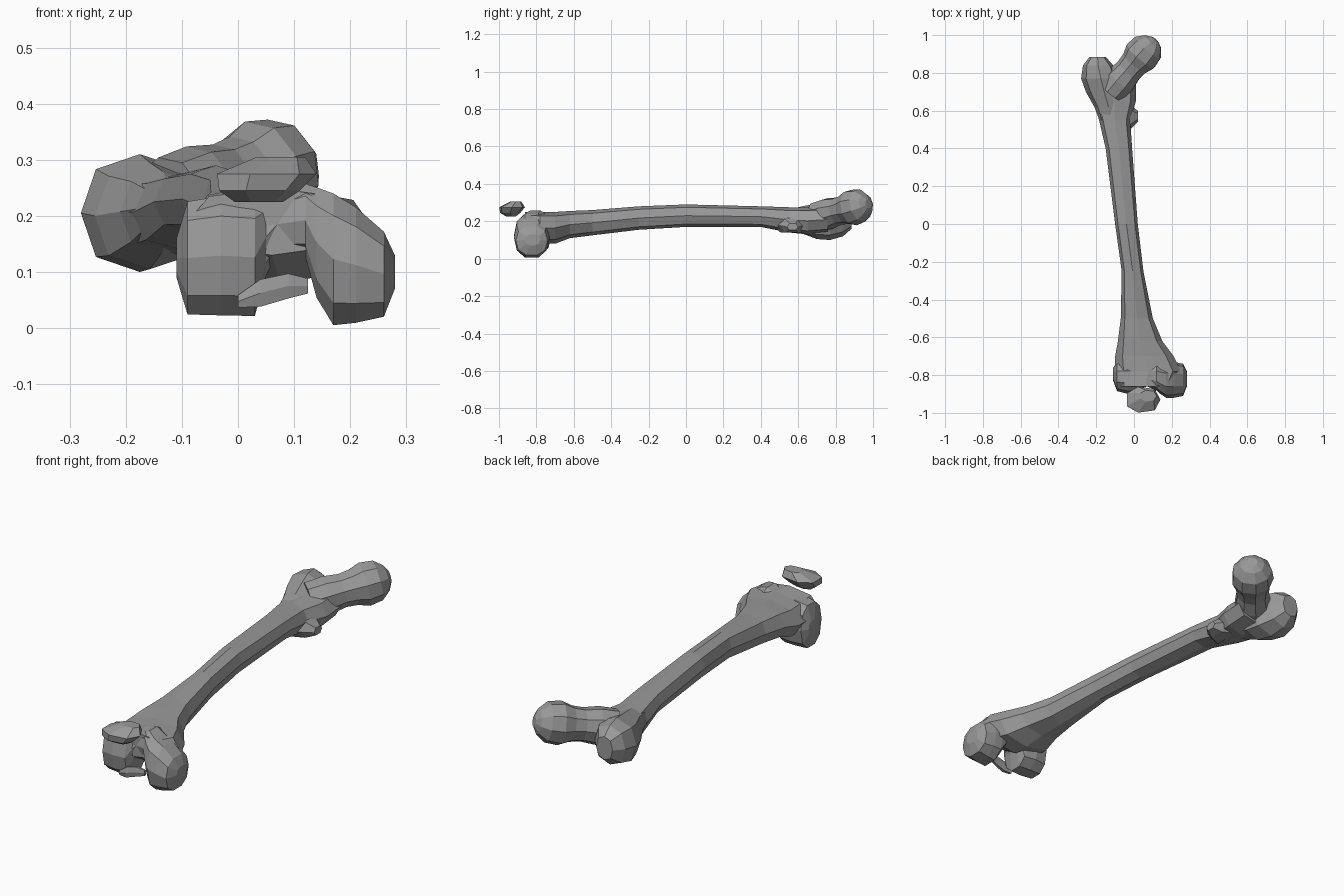
import bpy, bmesh, math
from mathutils import Vector, Matrix

cube = bpy.data.objects.get("Cube")
if cube:
    bpy.data.objects.remove(cube, do_unlink=True)

bone = bpy.data.materials.new("bone_grey")
bone.use_nodes = True
colour = (0.32, 0.32, 0.32, 1)
bone.diffuse_color = colour
bone.node_tree.nodes["Principled BSDF"].inputs["Base Color"].default_value = colour


def loft(name, axis, rings, sides=8, matrix=None, power=0.85):
    """Skin rings (position, low_a, high_a, low_b, high_b) along x, y or z."""
    bm = bmesh.new()
    previous = None
    for pos, a0, a1, b0, b1 in rings:
        loop = []
        for i in range(sides):
            t = math.tau * i / sides
            c, s = math.cos(t), math.sin(t)
            # A power under one makes the section slightly boxy
            c = math.copysign(abs(c) ** power, c)
            s = math.copysign(abs(s) ** power, s)
            a = (a0 + a1) / 2 + (a1 - a0) / 2 * c
            b = (b0 + b1) / 2 + (b1 - b0) / 2 * s
            co = {"x": (pos, a, b), "y": (a, pos, b), "z": (a, b, pos)}[axis]
            loop.append(bm.verts.new(co))
        if previous:
            for i in range(sides):
                j = (i + 1) % sides
                bm.faces.new((previous[i], previous[j], loop[j], loop[i]))
        else:
            bm.faces.new(loop[::-1])
        previous = loop
    bm.faces.new(previous)
    if matrix:
        bm.transform(matrix)
    bmesh.ops.recalc_face_normals(bm, faces=bm.faces)
    mesh = bpy.data.meshes.new(name)
    bm.to_mesh(mesh)
    bm.free()
    mesh.materials.append(bone)
    obj = bpy.data.objects.new(name, mesh)
    bpy.context.collection.objects.link(obj)
    return obj


# Shaft, flaring towards both ends: y, x range, z range
loft("shaft", "y", [
    (-.86, -.09, .21, .13, .25),
    (-.78, -.1, .25, .08, .25),
    (-.7, -.1, .21, .08, .25),
    (-.62, -.085, .15, .11, .255),
    (-.5, -.07, .1, .125, .26),
    (-.25, -.065, .05, .155, .28),
    (0, -.1, .02, .17, .29),
    (.4, -.15, -.01, .17, .28),
    (.55, -.185, -.02, .14, .275),
    (.65, -.215, .01, .13, .275),
    (.76, -.24, .01, .14, .28),
])

# Knee end, one roll across x with a notch between the two condyles
loft("knee_condyles", "x", [
    (-.11, -.83, -.76, .09, .16),
    (-.09, -.885, -.73, .02, .23),
    (-.03, -.9, -.72, .018, .24),
    (.03, -.89, -.73, .017, .235),
    (.05, -.865, -.73, .09, .235),
    (.07, -.86, -.73, .13, .24),
    (.12, -.88, -.73, .125, .26),
    (.14, -.9, -.73, .05, .255),
    (.17, -.92, -.73, 0, .245),
    (.21, -.92, -.73, .005, .22),
    (.26, -.91, -.74, .017, .175),
    (.28, -.86, -.78, .07, .13),
], sides=10)

# Thin bony flake inside the notch
loft("notch_flake", "x", [
    (0, -.89, -.87, .035, .06),
    (.04, -.9, -.87, .035, .09),
    (.09, -.89, -.87, .05, .1),
    (.125, -.88, -.865, .06, .09),
], sides=6)

# Kneecap, a tilted disc floating before the knee
loft("kneecap", "z", [
    (.225, -.01, .08, -.96, -.91),
    (.245, -.04, .11, -.995, -.885),
    (.275, -.045, .14, -1, -.86),
    (.305, .03, .12, -.94, -.88),
], sides=7)

# Greater trochanter
loft("greater_trochanter", "y", [
    (.5, -.165, -.07, .18, .25),
    (.62, -.21, -.06, .135, .28),
    (.7, -.255, -.06, .105, .295),
    (.77, -.28, -.07, .1, .31),
    (.84, -.27, -.11, .12, .305),
    (.885, -.235, -.15, .16, .27),
])

# Lesser trochanter
loft("lesser_trochanter", "x", [
    (-.08, .45, .68, .135, .25),
    (-.02, .5, .63, .135, .22),
    (.02, .54, .6, .15, .19),
], sides=6)

# Neck and ball head, turned along a slanted axis
centre = Vector((.05, .903, .277))
slant = Vector((.17, .2, .05)).to_track_quat("Z", "Y").to_matrix().to_4x4()
profile = [(-.27, .08), (-.19, .085), (-.12, .075), (-.07, .08),
           (-.02, .098), (.04, .09), (.08, .057), (.097, .025)]
loft("neck_and_head", "z", [(t, -r, r, -r, r) for t, r in profile],
     sides=9, matrix=Matrix.Translation(centre) @ slant, power=1)
